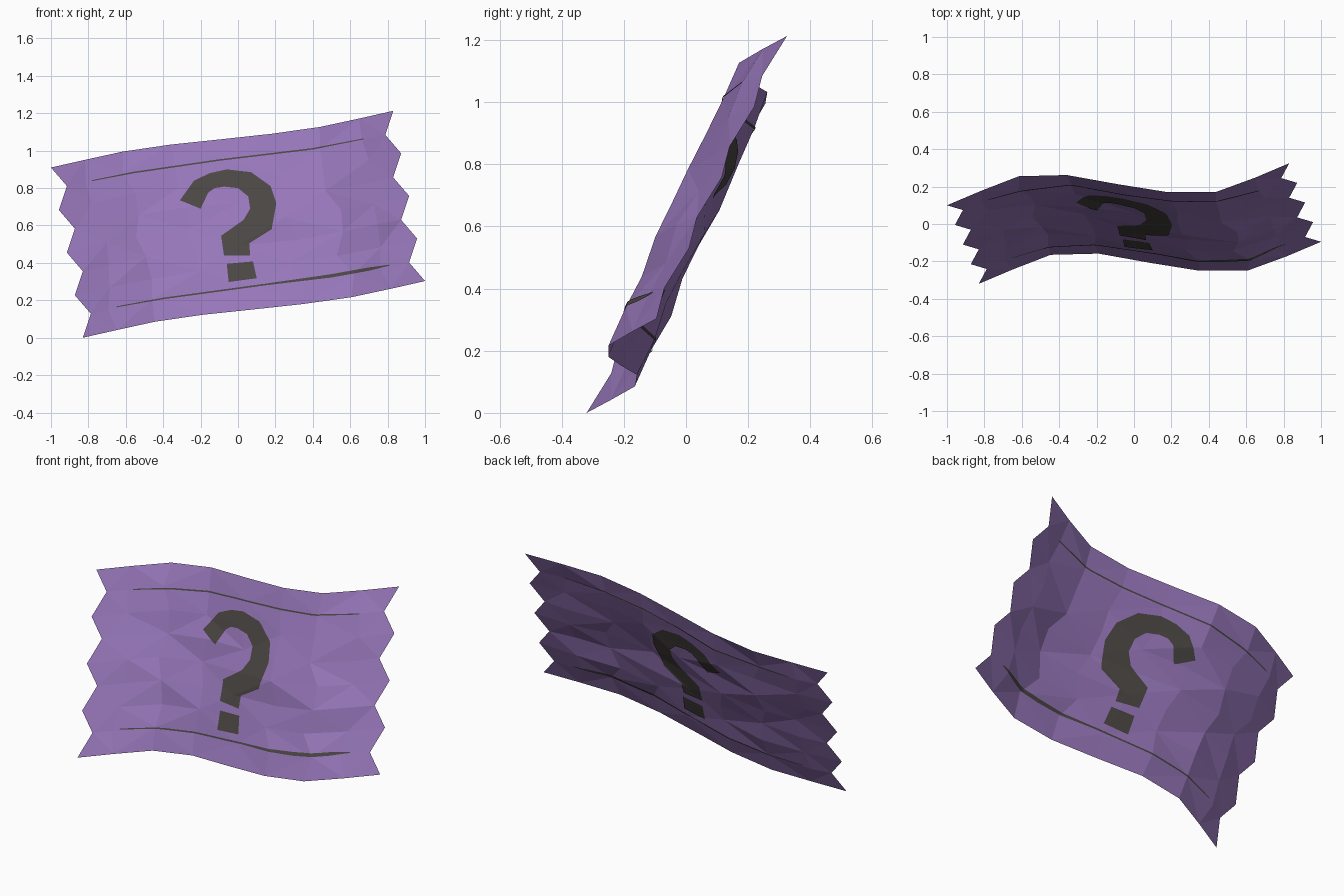
import bpy, bmesh, random
from mathutils import Vector
from mathutils.bvhtree import BVHTree

if "Cube" in bpy.data.objects:
    bpy.data.objects.remove(bpy.data.objects["Cube"])

random.seed(4)


def material(name, col):
    m = bpy.data.materials.new(name)
    m.diffuse_color = (*col, 1)
    m.use_nodes = True
    m.node_tree.nodes["Principled BSDF"].inputs["Base Color"].default_value = m.diffuse_color
    return m


purple = material("purple foil", (0.305, 0.182, 0.485))
dark = material("dark print", (0.068, 0.061, 0.056))


def make_object(name, bm, mat):
    me = bpy.data.meshes.new(name)
    bm.to_mesh(me)
    me.materials.append(mat)
    ob = bpy.data.objects.new(name, me)
    bpy.context.collection.objects.link(ob)


# Tilted, waving sheet that the packet follows: s runs left to right, t top to bottom
CORNER = Vector((-1.0, 0.10, 0.91))
ACROSS = Vector((1.83, 0.225, 0.303))
DOWN = Vector((0.17, -0.42, -0.91))
NORMAL = DOWN.cross(ACROSS).normalized()      # made to face the front below
if NORMAL.y > 0:
    NORMAL.negate()
COLS = [0, 0.10, 0.21, 0.35, 0.50, 0.645, 0.785, 0.90, 1]
WAVE = [0, 0.055, 0.108, 0.083, 0.0, -0.075, -0.106, -0.055, 0]
ROWS = 8
HALF_THICK = 0.003


def sheet(s, t):
    i = max(k for k in range(len(COLS) - 1) if COLS[k] <= s)
    f = (s - COLS[i]) / (COLS[i + 1] - COLS[i])
    w = WAVE[i] * (1 - f) + WAVE[i + 1] * f
    return CORNER + ACROSS * s + DOWN * t + Vector((0, w, 0.2 * w))


# Packet: flat, rumpled front and back joined at the rim, with zigzag ends
bm = bmesh.new()
last = len(COLS) - 1
grids = {1: {}, -1: {}}
for i, s in enumerate(COLS):
    for j in range(ROWS + 1):
        t = j / ROWS
        rim = i in (0, last) or j in (0, ROWS)
        if i in (0, last) and j % 2:
            s_here = s + (0.035 if i == 0 else -0.035)
        else:
            s_here = s
        if rim:
            v = bm.verts.new(sheet(s_here, t))
            grids[1][i, j] = grids[-1][i, j] = v
        else:
            s_here += random.uniform(-0.02, 0.02)
            rumple = random.uniform(-0.012, 0.012)
            if (i, j) == (5, 4):
                rumple = 0.018        # crease beside the mark
            p = sheet(s_here, t) + NORMAL * rumple
            for side in (1, -1):
                grids[side][i, j] = bm.verts.new(p + NORMAL * HALF_THICK * side)
for side, g in grids.items():
    for i in range(last):
        for j in range(ROWS):
            a, b, c, d = g[i, j], g[i, j + 1], g[i + 1, j + 1], g[i + 1, j]
            # same diagonal on both sides so that the skins never cross
            for tri in ((a, b, c), (a, c, d)) if (i + j) % 2 else ((a, b, d), (b, c, d)):
                if bm.faces.get(tri) is None:
                    bm.faces.new(tri if side == 1 else tri[::-1])
tree = BVHTree.FromBMesh(bm)
make_object("packet", bm, purple)
bm.free()


# Printed plates: strips of (x, z) pairs draped on the front or back
def print_strip(bm, pairs, side, n_along, n_wide):
    def drape(x, z):
        hit = tree.ray_cast(Vector((x, -2 * side, z)), Vector((0, side, 0)))[0]
        return bm.verts.new(hit - Vector((0, 0.004 * side, 0)))

    rings = []
    for k in range(len(pairs) - 1):
        (a, b), (c, d) = pairs[k], pairs[k + 1]
        for m in range(n_along + (k == len(pairs) - 2)):
            f = m / n_along
            p = Vector(a).lerp(Vector(c), f)
            q = Vector(b).lerp(Vector(d), f)
            rings.append([drape(*p.lerp(q, w / n_wide)) for w in range(n_wide + 1)])
    for r1, r2 in zip(rings, rings[1:]):
        for w in range(n_wide):
            bm.faces.new([r1[w], r1[w + 1], r2[w + 1], r2[w]])
    bmesh.ops.recalc_face_normals(bm, faces=bm.faces[:])
    bm.normal_update()
    if sum(f.normal.y * f.calc_area() for f in bm.faces) * side > 0:
        bmesh.ops.reverse_faces(bm, faces=bm.faces[:])


HOOK = [((-0.31, 0.735), (-0.20, 0.69)), ((-0.235, 0.84), (-0.16, 0.775)),
        ((-0.15, 0.88), (-0.125, 0.80)),
        ((-0.06, 0.90), (-0.075, 0.808)), ((0.07, 0.885), (0.0, 0.80)),
        ((0.175, 0.81), (0.055, 0.755)), ((0.205, 0.72), (0.065, 0.69)),
        ((0.18, 0.58), (0.03, 0.63)), ((0.06, 0.505), (-0.09, 0.545)),
        ((0.065, 0.44), (-0.075, 0.44))]
BLOCK = [((-0.06, 0.395), (0.08, 0.408)), ((-0.05, 0.298), (0.10, 0.318))]


def seam(points):
    return [((x, z + h / 2), (x, z - h / 2)) for x, z, h in points]


UPPER = seam([(-0.78, 0.84, 0.005), (-0.56, 0.883, 0.008), (-0.1, 0.95, 0.008),
              (0.4, 1.01, 0.008), (0.67, 1.063, 0.005)])
LOWER = seam([(-0.65, 0.165, 0.005), (-0.4, 0.21, 0.008), (0.15, 0.285, 0.009),
              (0.5, 0.331, 0.018), (0.7, 0.367, 0.018), (0.81, 0.388, 0.005)])

for side, where in ((1, "front"), (-1, "back")):
    for name, strip, n, w in (("hook_mark", HOOK, 12, 14), ("block_mark", BLOCK, 12, 14),
                              ("upper_seam", UPPER, 30, 1), ("lower_seam", LOWER, 30, 1)):
        bm = bmesh.new()
        print_strip(bm, strip, side, n, w)
        make_object(f"{where}_{name}", bm, dark)
        bm.free()
